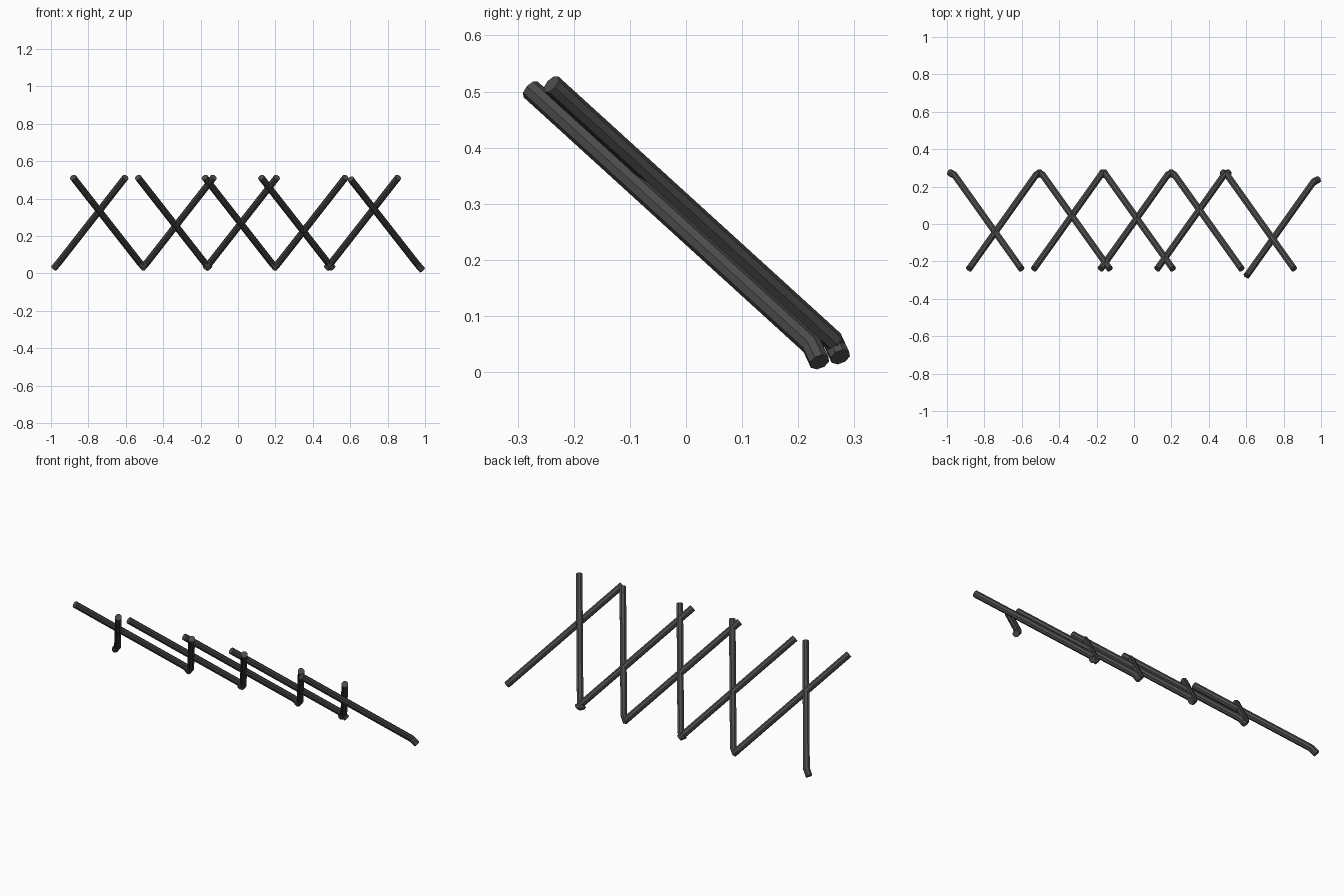
import bpy, bmesh, math
from mathutils import Vector

if "Cube" in bpy.data.objects:
    bpy.data.objects.remove(bpy.data.objects["Cube"])

RADIUS, SIDES = 0.0188, 8

mat = bpy.data.materials.new("dark_grey_metal")
mat.diffuse_color = (0.07, 0.07, 0.07, 1)
mat.use_nodes = True
mat.node_tree.nodes["Principled BSDF"].inputs["Base Color"].default_value = mat.diffuse_color


def rod(name, points):
    """Eight-sided bar swept along a bent path, mitred at the bend."""
    pts = [Vector(p) for p in points]
    segs = [(b - a).normalized() for a, b in zip(pts, pts[1:])]
    side = segs[0].cross(Vector((0, 0, 1))).normalized()
    up = side.cross(segs[0])
    bm = bmesh.new()
    rings = []
    for i, p in enumerate(pts):
        d = segs[max(i - 1, 0)]                      # slide along this direction
        n = (d + segs[min(i, len(segs) - 1)]).normalized()   # ring plane normal
        ring = []
        for k in range(SIDES):
            a = 2 * math.pi * (k + 0.5) / SIDES
            if i == 0:
                q = p + RADIUS * (math.cos(a) * side + math.sin(a) * up)
            else:
                q = rings[-1][k].co.copy()
            q += d * ((p - q).dot(n) / d.dot(n))
            ring.append(bm.verts.new(q))
        rings.append(ring)
    for r, s in zip(rings, rings[1:]):
        for k in range(SIDES):
            j = (k + 1) % SIDES
            bm.faces.new((r[k], r[j], s[j], s[k]))
    bm.faces.new(rings[0][::-1])
    bm.faces.new(rings[-1])
    bmesh.ops.recalc_face_normals(bm, faces=bm.faces)
    me = bpy.data.meshes.new(name)
    bm.to_mesh(me)
    bm.free()
    me.materials.append(mat)
    bpy.context.collection.objects.link(bpy.data.objects.new(name, me))


def lattice_bar(name, top_x, lean, dy=0.0, dz=0.0):
    """Sloping bar with a short bent foot; lean is the x direction of the foot."""
    rod(name, [(top_x, -0.240 + dy, 0.513 + dz),
               (top_x + lean * 0.357, 0.261 + dy, 0.057 + dz),
               (top_x + lean * 0.383, 0.275 + dy, 0.027 + dz)])


# bars whose feet point left
for i, x in enumerate((-0.602, -0.130, 0.208, 0.575, 0.856)):
    lattice_bar(f"left_foot_bar_{i + 1}", x, -1)

# bars whose feet point right
for i, x in enumerate((-0.882, -0.535, -0.178, 0.124)):
    lattice_bar(f"right_foot_bar_{i + 1}", x, 1)

# last bar sits just in front of the others
lattice_bar("front_end_bar", 0.602, 1, -0.037, -0.009)
